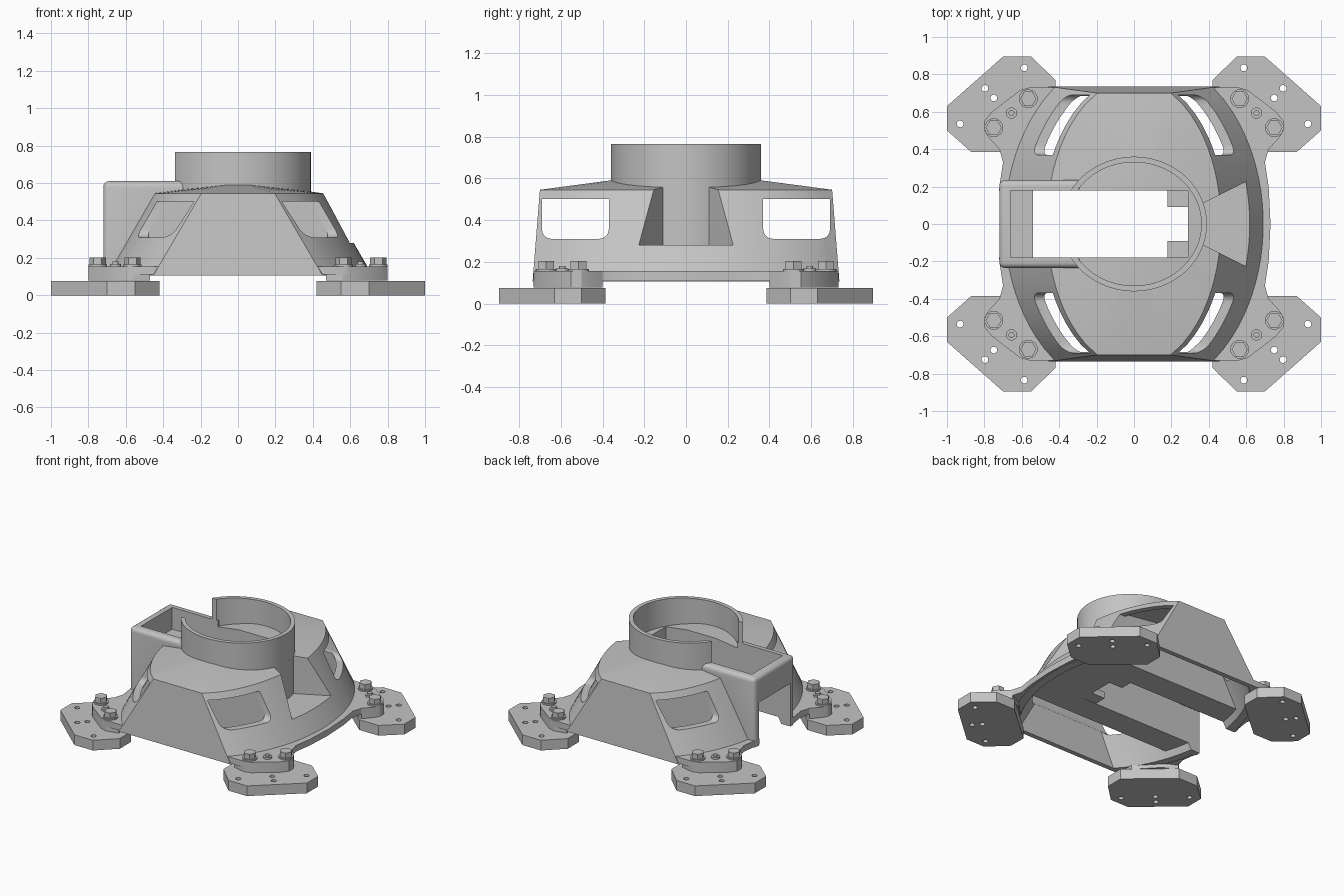
import bpy, bmesh, math

if "Cube" in bpy.data.objects:
    bpy.data.objects.remove(bpy.data.objects["Cube"])

grey = bpy.data.materials.new("plain grey")
grey.use_nodes = True
grey.diffuse_color = (0.55, 0.55, 0.55, 1)
grey.node_tree.nodes["Principled BSDF"].inputs["Base Color"].default_value = (0.55, 0.55, 0.55, 1)


def finish(bm, name):
    bmesh.ops.recalc_face_normals(bm, faces=bm.faces)
    mesh = bpy.data.meshes.new(name)
    bm.to_mesh(mesh)
    bm.free()
    mesh.materials.append(grey)
    ob = bpy.data.objects.new(name, mesh)
    bpy.context.collection.objects.link(ob)
    return ob


def loft(name, sections):
    """Closed solid through sections given as (outline, z)."""
    bm = bmesh.new()
    rings = [[bm.verts.new((x, y, z)) for x, y in outline] for outline, z in sections]
    n = len(rings[0])
    for low, high in zip(rings, rings[1:]):
        for i in range(n):
            j = (i + 1) % n
            bm.faces.new((low[i], low[j], high[j], high[i]))
    bm.faces.new(rings[0])
    bm.faces.new(rings[-1])
    return finish(bm, name)


def prism(name, outline, z0, z1):
    return loft(name, [(outline, z0), (outline, z1)])


def box(name, x0, x1, y0, y1, z0, z1):
    return prism(name, [(x0, y0), (x1, y0), (x1, y1), (x0, y1)], z0, z1)


def oval(rx, ry, n=96, cx=0, cy=0):
    return [(cx + rx * math.cos(i * math.tau / n), cy + ry * math.sin(i * math.tau / n))
            for i in range(n)]


def bevel(ob, test, width, segments=4):
    bm = bmesh.new()
    bm.from_mesh(ob.data)
    edges = [e for e in bm.edges if test(*[v.co for v in e.verts])]
    bmesh.ops.bevel(bm, geom=edges, offset=width, segments=segments, profile=0.5, affect='EDGES')
    bm.to_mesh(ob.data)
    bm.free()


def apply(ob, mod):
    bpy.context.view_layer.objects.active = ob
    bpy.ops.object.modifier_apply(modifier=mod.name)


def combine(ob, other, operation='DIFFERENCE', keep=False):
    mod = ob.modifiers.new("cut", 'BOOLEAN')
    mod.operation, mod.solver, mod.object = operation, 'EXACT', other
    apply(ob, mod)
    if not keep:
        bpy.data.objects.remove(other)


def four(ob):
    """Repeat a corner part at all four corners."""
    mod = ob.modifiers.new("corners", 'MIRROR')
    mod.use_axis = (True, True, False)
    mod.use_mirror_merge = False
    apply(ob, mod)
    return ob


# Hood: curved flanks, flat front and back, shallow roof rising to a short ridge
def barrel(a, b, half, n=24):
    ys = [half * (2 * i / n - 1) for i in range(n + 1)]
    side = [(a * math.sqrt(1 - (y / b) ** 2), y) for y in ys]
    return side + [(-x, -y) for x, y in side]


def hood(name, inset, z0):
    return loft(name, [
        (barrel(0.72 - inset, 0.945 - inset, 0.735 - inset), z0),
        (barrel(0.465 - inset, 0.772 - inset, 0.70 - inset), 0.545 - inset * 0.8),
        (barrel(0.13 - inset, 0.40 - inset, 0.36 - inset), 0.59 - inset * 0.8)])


# Recess on the right flank, backed by the round collar wall
def recess(pad):
    arc = [math.radians(18 * i / 6) for i in range(-6, 7)]
    back = [((0.39 - pad) * math.cos(t), (0.36 + pad) * math.sin(t)) for t in arc]
    return prism("recess", back + [(1.0, 0.43 + pad), (1.0, -0.43 - pad)], 0.28 - pad, 0.8)


body = hood("hood_shell", 0, 0.105)
combine(body, recess(0))

# Base flange with an ear at each corner
quarter = [(0.73, 0), (0.72, 0.2), (0.70, 0.33), (0.72, 0.40), (0.775, 0.46), (0.80, 0.50),
           (0.80, 0.55), (0.76, 0.60), (0.61, 0.715), (0.56, 0.73), (0.44, 0.73)]
half = quarter + [(-x, y) for x, y in reversed(quarter)]
flange = half + [(x, -y) for x, y in reversed(half[1:-1])]
combine(body, prism("flange", flange, 0.11, 0.155), 'UNION')

# Feed chute running out to the left
chute = box("chute", -0.72, -0.29, -0.235, 0.235, 0.105, 0.61)
bevel(chute, lambda p, q: (p.x < -0.7 and q.x < -0.7 and min(p.z, q.z) < 0.2 < max(p.z, q.z))
      or (p.z > 0.6 and q.z > 0.6 and min(p.x, q.x) < -0.7), 0.03)
combine(body, chute, 'UNION')

# Hollow underside on both sides of a thick central core
cavity = hood("cavity", 0.03, 0.05)
combine(cavity, recess(0.03))
combine(cavity, box("core", -1, 1, -0.365, 0.365, 0.15, 1))
combine(body, cavity)

# Side windows with rounded lower corners, open right through
for s in (-1, 1):
    window = box("window", -1, 1, *sorted((s * 0.37, s * 0.69)), 0.31, 0.50)
    bevel(window, lambda p, q: abs(p.x - q.x) > 1 and p.z < 0.4 and q.z < 0.4, 0.045)
    combine(body, window)

# Collar on the roof
collar = prism("collar", oval(0.39, 0.36), 0.54, 0.765)
combine(collar, prism("bore", oval(0.36, 0.33), 0.5, 0.9))

# Slot through collar, roof and core, with a mouth in the chute end
for cutter in (box("slot_end", -0.66, -0.28, -0.18, 0.18, 0.45, 1),
               box("slot", -0.54, 0.29, -0.18, 0.18, -0.1, 1),
               box("mouth", -0.9, -0.5, -0.18, 0.18, -0.1, 0.42)):
    combine(collar, cutter, keep=True)
    combine(body, cutter)

# Corner tabs at the end of the slot
for s, label in ((-1, "front"), (1, "back")):
    box(label + "_slot_tab", 0.18, 0.30, *sorted((s * 0.09, s * 0.19)), 0.152, 0.20)

# Feet: drilled pads, bosses, bolts and centre screws
pad = prism("foot_pads", [(0.42, 0.77), (0.55, 0.895), (0.70, 0.895), (1, 0.63), (1, 0.50),
                          (0.87, 0.385), (0.715, 0.385), (0.42, 0.64)], 0, 0.075)
for x, y in ((0.587, 0.835), (0.75, 0.674), (0.797, 0.725), (0.93, 0.535)):
    combine(pad, prism("hole", oval(0.018, 0.018, 16, x, y), -0.1, 0.2))
four(pad)
four(prism("foot_bosses", quarter[3:10] + [(0.47, 0.71), (0.48, 0.60), (0.62, 0.45)],
           0.078, 0.11))
for label, x, y in (("inner", 0.565, 0.67), ("outer", 0.75, 0.515)):
    four(prism(label + "_washers", oval(0.05, 0.05, 24, x, y), 0.15, 0.165))
    four(prism(label + "_bolt_heads", oval(0.043, 0.043, 6, x, y), 0.165, 0.203))
four(prism("screw_collars", oval(0.03, 0.03, 20, 0.655, 0.593), 0.15, 0.168))
four(prism("screw_tips", oval(0.016, 0.016, 12, 0.655, 0.593), 0.168, 0.18))

bpy.ops.object.select_all(action='DESELECT')
for ob in bpy.context.collection.objects:
    if ob.type == 'MESH' and grey.name in ob.data.materials:
        ob.select_set(True)
        bpy.context.view_layer.objects.active = ob
bpy.ops.object.shade_smooth_by_angle(angle=math.radians(25))
